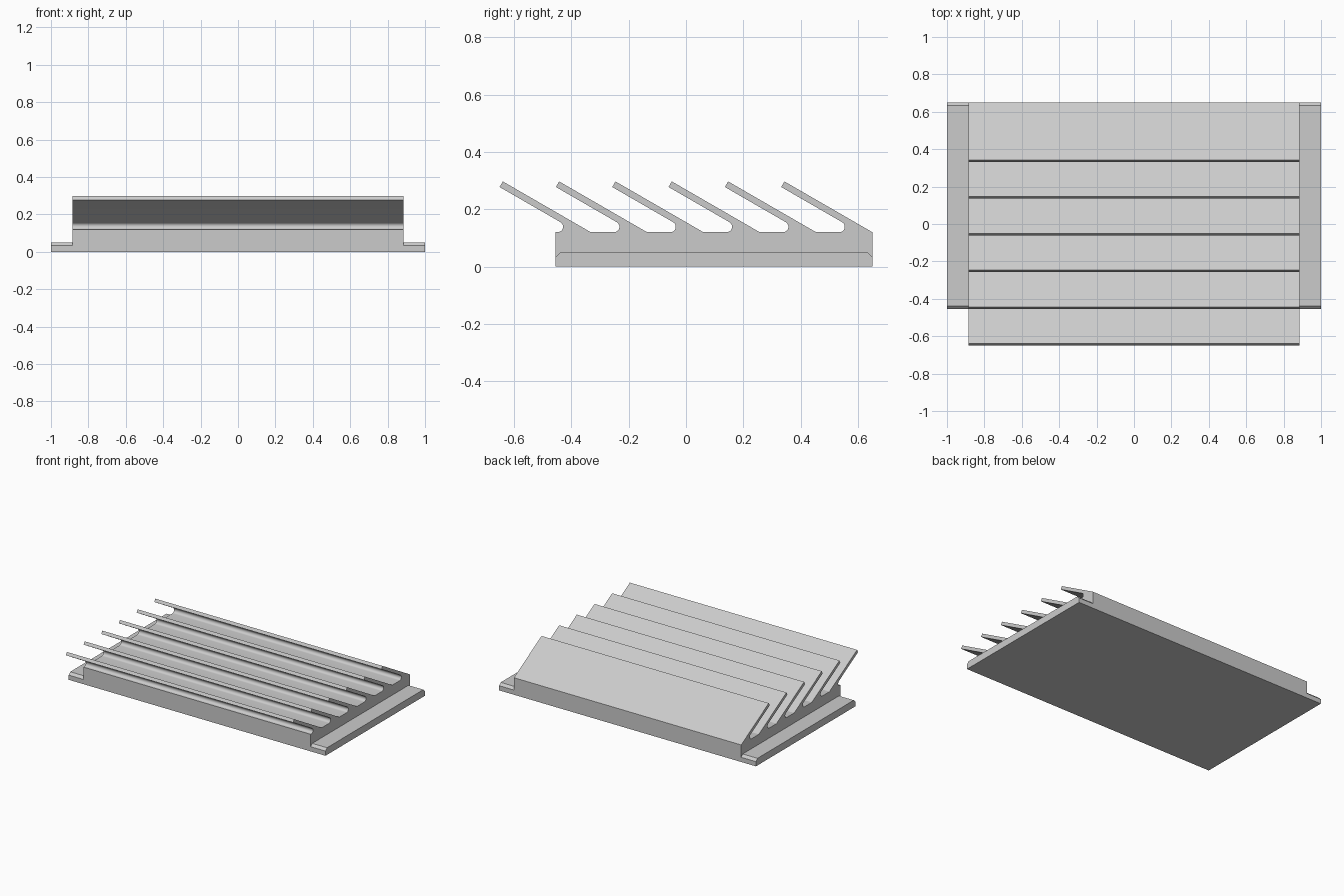
import bpy, bmesh
from math import sin, cos, tan, radians

cube = bpy.data.objects.get("Cube")
if cube:
    bpy.data.objects.remove(cube, do_unlink=True)

# Single plain grey material
grey = bpy.data.materials.new("plain grey")
grey.use_nodes = True
colour = (0.6, 0.6, 0.6, 1)
grey.diffuse_color = colour
grey.node_tree.nodes["Principled BSDF"].inputs["Base Color"].default_value = colour

FRONT, BACK = -0.455, 0.65
BODY_TOP, BODY_SIDE = 0.12, 0.885
FINS, PITCH = 6, 0.1965
TILT, LENGTH, THICK = radians(30), 0.354, 0.0225
FILLET = 0.0188


def extrude_profile(name, profile, x0, x1):
    """Extrude a (y, z) outline along x."""
    bm = bmesh.new()
    face = bm.faces.new([bm.verts.new((x0, y, z)) for y, z in profile])
    moved = bmesh.ops.extrude_face_region(bm, geom=[face])["geom"]
    verts = [v for v in moved if isinstance(v, bmesh.types.BMVert)]
    bmesh.ops.translate(bm, verts=verts, vec=(x1 - x0, 0, 0))
    bmesh.ops.recalc_face_normals(bm, faces=bm.faces)
    mesh = bpy.data.meshes.new(name)
    bm.to_mesh(mesh)
    bm.free()
    mesh.materials.append(grey)
    obj = bpy.data.objects.new(name, mesh)
    bpy.context.collection.objects.link(obj)
    return obj


def fin_outline(foot):
    """Slanted fin from its rear foot to the rounded pocket in front of it."""
    tip = (foot - LENGTH * cos(TILT), BODY_TOP + LENGTH * sin(TILT))
    under = (tip[0] - THICK * sin(TILT), tip[1] - THICK * cos(TILT))
    centre = foot - THICK / sin(TILT) - FILLET / tan(TILT / 2)
    arc = []
    for i in range(13):
        a = radians(60 - 150 * i / 12)
        arc.append((centre + FILLET * cos(a), BODY_TOP + FILLET * (1 + sin(a))))
    return [(foot, BODY_TOP), tip, under] + arc


# Finned body
outline = [(FRONT, 0), (BACK, 0)]
for n in range(FINS):
    outline += fin_outline(BACK - n * PITCH)
outline.append((FRONT, BODY_TOP))
body = extrude_profile("finned_body", outline, -BODY_SIDE, BODY_SIDE)

# Side flanges with chamfered ends
c, h = 0.017, 0.05
flange = [(FRONT, 0), (BACK, 0), (BACK, h - c), (BACK - c, h),
          (FRONT + c, h), (FRONT, h - c)]
extrude_profile("left_flange", flange, BODY_SIDE, 1)
extrude_profile("right_flange", flange, -1, -BODY_SIDE)

# Smooth only the rounded pockets
bpy.ops.object.select_all(action='DESELECT')
body.select_set(True)
bpy.context.view_layer.objects.active = body
bpy.ops.object.shade_smooth_by_angle(angle=radians(25))
